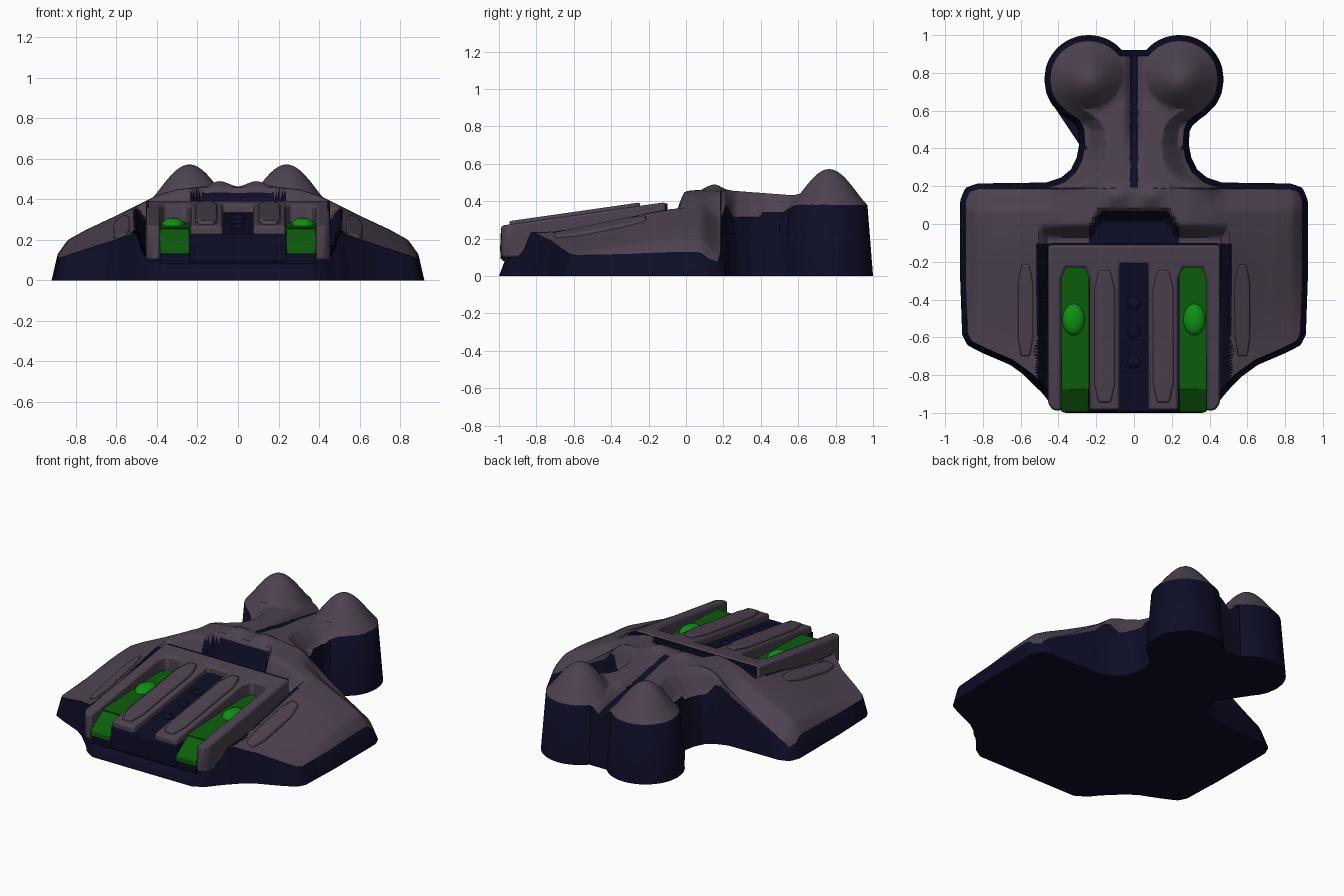
import bpy, bmesh, math
from mathutils import Vector

cube = bpy.data.objects.get("Cube")
if cube:
    bpy.data.objects.remove(cube, do_unlink=True)


def material(name, rgb):
    m = bpy.data.materials.new(name)
    m.use_nodes = True
    color = (*rgb, 1)
    m.diffuse_color = color
    m.node_tree.nodes["Principled BSDF"].inputs["Base Color"].default_value = color
    return m


GREY = material("dusky grey", (.076, .055, .082))
NAVY = material("dark navy", (.004, .004, .02))
GREEN = material("green", (.004, .11, .004))
BRIGHT = material("bright green", (.005, .28, .007))


def ramp(v, pts):
    if v <= pts[0][0]:
        return pts[0][1]
    for (a, p), (b, q) in zip(pts, pts[1:]):
        if v <= b:
            return p + (q - p) * (v - a) / (b - a)
    return pts[-1][1]


def smooth(a, b, v):
    t = min(1, max(0, (v - a) / (b - a)))
    return t * t * (3 - 2 * t)


def mix(a, b, t):
    return a + (b - a) * t


def finish(name, bm, mats, angle=40, bevel=0, mirror=False):
    bmesh.ops.recalc_face_normals(bm, faces=bm.faces)
    mesh = bpy.data.meshes.new(name)
    bm.to_mesh(mesh)
    bm.free()
    obj = bpy.data.objects.new(name, mesh)
    bpy.context.collection.objects.link(obj)
    for m in mats:
        mesh.materials.append(m)
    bpy.ops.object.select_all(action='DESELECT')
    obj.select_set(True)
    bpy.context.view_layer.objects.active = obj
    bpy.ops.object.shade_smooth_by_angle(angle=math.radians(angle))
    if bevel:
        b = obj.modifiers.new("Bevel", 'BEVEL')
        b.width, b.segments = bevel, 2
    if mirror:
        obj.modifiers.new("Mirror", 'MIRROR')
    return obj


# Hull: half width along y, and the sculpted top surface
WIDTH = [(-.97, .36), (-.93, .42), (-.88, .46), (-.8, .53), (-.72, .64), (-.66, .78),
         (-.62, .86), (-.58, .88), (-.3, .89), (.12, .89), (.17, .87), (.185, .82),
         (.19, .46), (.22, .37), (.27, .31), (.34, .275), (.42, .26), (.5, .265),
         (.55, .29), (.6, .36), (.65, .41), (.7, .435), (.765, .445)]
LOBE_X, LOBE_Y, LOBE_R = .24, .765, .205
WING_FRONT = [(.5, .24), (.6, .2), (.8, .13), (.89, .1)]
WING_BACK = [(.2, .46), (.3, .45), (.4, .42), (.5, .37), (.6, .32), (.75, .25),
             (.84, .2), (.89, .13)]
BED = [(-.97, .08), (-.9, .12), (-.3, .15), (-.12, .3)]
CREST = [(.2, .46), (.6, .43), (.92, .36)]


def top(x, y):
    x = abs(x)
    # wings, with a lowered bed for the deck and a pit behind it
    wing = mix(ramp(x, WING_FRONT), ramp(x, WING_BACK), smooth(-.8, .05, y))
    wing *= mix(.4, 1, smooth(-.96, -.82, y))
    wing -= .09 * smooth(.06, .2, y) * smooth(.33, .5, x)
    pit = 1 - smooth(.17, .24, x)
    z = mix(ramp(y, BED), wing, max(smooth(.455, .51, x), smooth(-.08, 0, y - .09 * pit)))
    z += .03 * math.exp(-((x - .09) / .06) ** 2 - ((y - .15) / .05) ** 2)
    # neck and rear lobes
    edge = ramp(y, WIDTH) - x
    neck = min(ramp(y, CREST), .31 + .15 * smooth(-.02, .15, edge))
    z = mix(z, min(z, neck), smooth(.19, .26, y))
    r = min(math.hypot(x - LOBE_X, y - LOBE_Y), .25)
    lobe = .34 + .22 * math.cos(r / .25 * math.pi / 2) ** 1.6
    if y > .4:
        if y > .6:
            z = min(z, ramp(y, CREST))
        z = max(z, lobe)
        z = z + .012 * math.exp(-((z - lobe) / .03) ** 2) * (r < .25) * smooth(.25, .2, r)
    z -= .05 * math.exp(-(x / .035) ** 2) * smooth(.2, .6, y)
    return z


def back_edge(x):
    x = abs(x)
    return max(LOBE_Y + math.sqrt(max(0, LOBE_R ** 2 - (x - LOBE_X) ** 2)),
               .89 if x < .1 else 0)


COLS, BACK = 120, 16
ys = sorted({p[0] for p in WIDTH} | {-.97 + i * .0155 for i in range(112)})
bm = bmesh.new()
grid = []
for y in ys:
    w = ramp(y, WIDTH)
    grid.append([(w * (2 * i / COLS - 1), y) for i in range(COLS + 1)])
for k in range(1, BACK + 1):
    grid.append([(x, mix(LOBE_Y, back_edge(x), k / BACK)) for x, _ in grid[len(ys) - 1]])
grid = [[bm.verts.new((x, y, top(x, y))) for x, y in row] for row in grid]
for a, b in zip(grid, grid[1:]):
    for i in range(COLS):
        bm.faces.new((a[i], a[i + 1], b[i + 1], b[i]))
bmesh.ops.remove_doubles(bm, verts=bm.verts, dist=.0005)

# Hull colours: groove, pit and deck channel are navy
for f in bm.faces:
    c = f.calc_center_median()
    x, y = abs(c.x), c.y
    groove = x < .021 and y > .2
    pit = x < .23 and -.1 < y < .085 and c.z < .43
    channel = x < .512 and y < -.1
    f.material_index = int(groove or pit or channel)

# Hull walls flare outward down to the flat floor
rim = [e for e in bm.edges if e.is_boundary]
out = {}
for e in rim:
    mid = (e.verts[0].co + e.verts[1].co) / 2
    d = e.verts[1].co - e.verts[0].co
    n = Vector((d.y, -d.x, 0)).normalized()
    away = mid - e.link_faces[0].calc_center_median()
    if n.dot(away) < 0:
        n = -n
    for v in e.verts:
        out[v] = out.get(v, Vector()) + n
feet = {v: bm.verts.new((*(v.co + n.normalized() * .03).xy, 0)) for v, n in out.items()}
for e in rim:
    a, b = e.verts
    bm.faces.new((a, b, feet[b], feet[a])).material_index = 1
bottom = [e for e in bm.edges if e.is_boundary]
for f in bmesh.ops.contextual_create(bm, geom=bottom)["faces"]:
    f.material_index = 1
finish("hull", bm, [GREY, NAVY])


def plate(name, outline, low, high, mat, bevel=.012, mirror=False):
    """Outline extruded from height low up to the surface high(x, y)."""
    bm = bmesh.new()
    a = [bm.verts.new((x, y, low(x, y) if callable(low) else low)) for x, y in outline]
    b = [bm.verts.new((x, y, high(x, y))) for x, y in outline]
    bm.faces.new(a)
    bm.faces.new(b)
    for i in range(len(a)):
        j = (i + 1) % len(a)
        bm.faces.new((a[i], a[j], b[j], b[i]))
    return finish(name, bm, [mat], 35, bevel, mirror)


def box(x0, x1, y0, y1):
    return [(x0, y0), (x1, y0), (x1, y1), (x0, y1)]


def spindle(x, w, y0, y1):
    t = .1
    return [(x - w * .6, y0), (x + w * .6, y0), (x + w, y0 + t), (x + w, y1 - t),
            (x + w * .5, y1), (x - w * .5, y1), (x - w, y1 - t), (x - w, y0 + t)]


def deck_z(x, y):
    return .275 + (y + .95) * .143


# Deck: a comb shaped slab with three slots open at the front
half = [(.075, -.21), (.075, -.985), (.235, -.985), (.235, -.29), (.26, -.23), (.36, -.23),
        (.385, -.29), (.385, -.99), (.43, -.985), (.455, -.95), (.455, -.11)]
comb = half + [(-x, y) for x, y in reversed(half)]
plate("deck", comb, .1, deck_z, GREY, .014)
plate("deck_core", box(-.38, .38, -.98, -.2), .08, lambda x, y: .14, NAVY, 0)
plate("deck_nose", box(-.24, .24, -.992, -.9), .09, lambda x, y: .23, NAVY, .006)
plate("centre_slot_floor", box(-.08, .08, -.98, -.2), .1,
      lambda x, y: deck_z(x, y) - .045, NAVY, 0)
plate("deck_back_trim", box(-.44, .44, -.112, -.1), .25,
      lambda x, y: deck_z(x, y) - .008, NAVY, 0)

# Green slot floors with sloped front ends
plate("slot_floor", box(.237, .383, -.87, -.228), .12,
      lambda x, y: .26 + (y + .87) * .04, GREEN, 0, True)
plate("slot_front", box(.24, .385, -.995, -.87), .13,
      lambda x, y: mix(.17, .258, (y + .995) / .125), GREEN, .006, True)

# Raised spindles on deck and wings
plate("deck_spindle", spindle(.155, .055, -.945, -.245), .2,
      lambda x, y: deck_z(x, y) + .018, GREY, .01, True)
plate("wing_spindle", spindle(.575, .04, -.7, -.215), lambda x, y: top(x, y) - .03,
      lambda x, y: top(x, y) + .014, GREY, .008, True)


def dome(name, loc, scale, mat, mirror=False):
    bm = bmesh.new()
    bmesh.ops.create_uvsphere(bm, u_segments=20, v_segments=12, radius=1)
    bmesh.ops.scale(bm, vec=scale, verts=bm.verts)
    bmesh.ops.translate(bm, vec=loc, verts=bm.verts)
    finish(name, bm, [mat], 60, 0, mirror)


# Lamps in the green slots and studs down the centre slot
dome("slot_lamp", (.32, -.505, .27), (.06, .085, .04), BRIGHT, True)
for y in (-.42, -.57, -.73):
    dome("centre_stud", (0, y, deck_z(0, y) - .045), (.035, .035, .02), NAVY)
